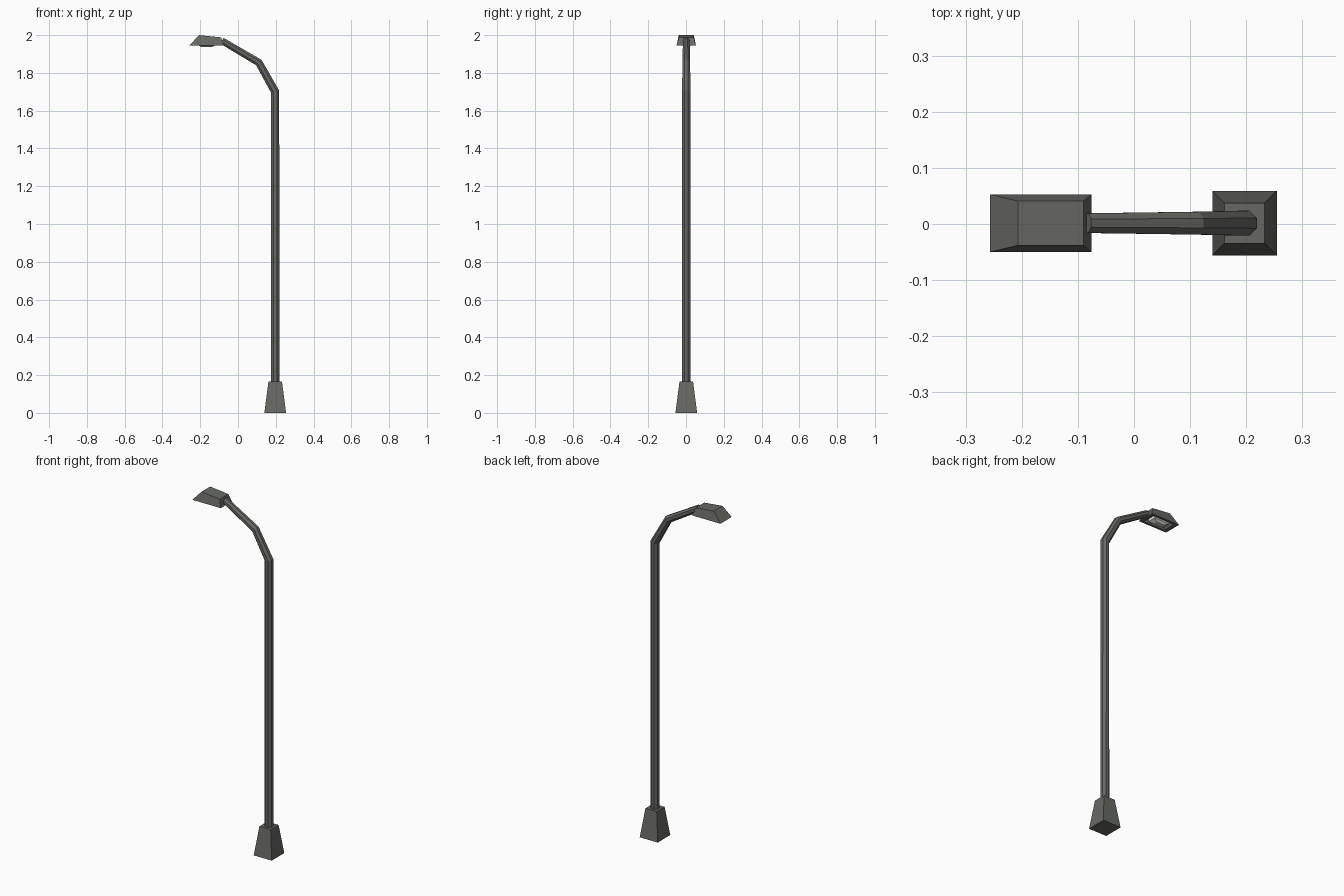
import bpy, bmesh, math
from mathutils import Vector

if "Cube" in bpy.data.objects:
    bpy.data.objects.remove(bpy.data.objects["Cube"])


def material(name, rgb):
    m = bpy.data.materials.new(name)
    m.diffuse_color = (*rgb, 1)
    m.use_nodes = True
    m.node_tree.nodes["Principled BSDF"].inputs["Base Color"].default_value = m.diffuse_color
    return m


METAL = material("dark grey metal", (0.135, 0.14, 0.125))
LENS = material("pale lamp glass", (0.75, 0.75, 0.70))


def loft(name, rings, mat):
    """Skin a list of equal-sized point rings and cap both ends."""
    bm = bmesh.new()
    vr = [[bm.verts.new(p) for p in r] for r in rings]
    n = len(rings[0])
    for a, b in zip(vr, vr[1:]):
        for i in range(n):
            j = (i + 1) % n
            bm.faces.new((a[i], a[j], b[j], b[i]))
    bm.faces.new(vr[0][::-1])
    bm.faces.new(vr[-1])
    bmesh.ops.recalc_face_normals(bm, faces=bm.faces)
    me = bpy.data.meshes.new(name)
    bm.to_mesh(me)
    bm.free()
    me.materials.append(mat)
    ob = bpy.data.objects.new(name, me)
    bpy.context.collection.objects.link(ob)
    return ob


def rect(x0, x1, hy, z0, z1=None):
    """Rectangle ring, z0 at its left edge and z1 at its right edge."""
    z1 = z0 if z1 is None else z1
    return [(x0, CY - hy, z0), (x1, CY - hy, z1), (x1, CY + hy, z1), (x0, CY + hy, z0)]


CY = 0.0015
PX = 0.197

# Tapered square foot
loft("base", [rect(PX - 0.0575, PX + 0.0575, 0.0575, 0),
              rect(PX - 0.036, PX + 0.036, 0.036, 0.165)], METAL)

# Octagonal pole bending into the arm; rings lie on the mitre planes
path = [(PX, 0.16, 0.024, 0), (PX, 1.70, 0.024, 17),
        (0.110, 1.855, 0.022, 46), (-0.085, 1.970, 0.019, 60)]
rings = []
for x, z, r, tilt in path:
    t = math.radians(tilt)
    side = Vector((math.cos(t), 0, math.sin(t)))
    ring = []
    for i in range(8):
        a = math.radians(45 * i + 22.5)
        ring.append(Vector((x, CY, z)) + side * (r * math.cos(a))
                    + Vector((0, r * math.sin(a), 0)))
    rings.append(ring)
loft("pole_and_arm", rings, METAL)

# Lamp housing: sloped shell with a recessed underside
loft("lamp_housing", [rect(-0.225, -0.105, 0.031, 1.962),
                      rect(-0.235, -0.095, 0.038, 1.945),
                      rect(-0.257, -0.076, 0.0515, 1.945),
                      rect(-0.207, -0.090, 0.0395, 2.0, 1.988)], METAL)

# Lens bulging out of the recess
loft("lamp_lens", [rect(-0.190, -0.140, 0.012, 1.936),
                   rect(-0.213, -0.117, 0.025, 1.947),
                   rect(-0.213, -0.117, 0.025, 1.963)], LENS)
